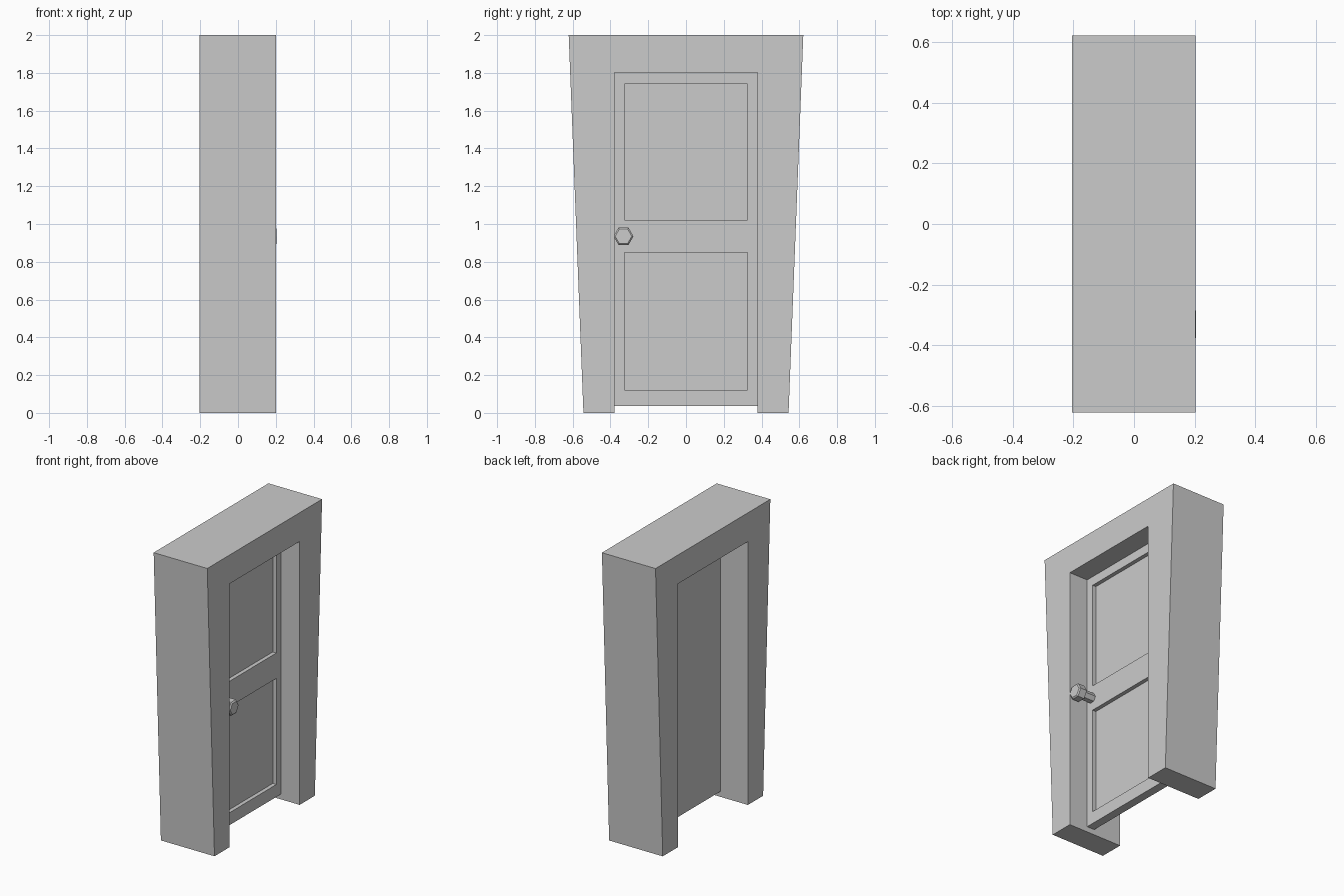
import bpy, bmesh, math
from mathutils import Vector

if "Cube" in bpy.data.objects:
    bpy.data.objects.remove(bpy.data.objects["Cube"])


def finish(name, bm):
    bmesh.ops.recalc_face_normals(bm, faces=bm.faces)
    mesh = bpy.data.meshes.new(name)
    bm.to_mesh(mesh)
    bm.free()
    obj = bpy.data.objects.new(name, mesh)
    bpy.context.collection.objects.link(obj)
    return obj


def prism(profile, x0, x1):
    """Extrude a closed (y, z) outline from x0 to x1."""
    bm = bmesh.new()
    face = bm.faces.new([bm.verts.new((x0, y, z)) for y, z in profile])
    ext = bmesh.ops.extrude_face_region(bm, geom=[face], use_keep_orig=True)
    verts = [g for g in ext["geom"] if isinstance(g, bmesh.types.BMVert)]
    bmesh.ops.translate(bm, verts=verts, vec=(x1 - x0, 0, 0))
    return bm


# Door frame: tapered arch-shaped outline, wider at the top
half = [(0.378, 1.803), (0.378, 0), (0.543, 0), (0.621, 2.0)]
outline = half + [(-y, z) for y, z in reversed(half)]
finish("door_frame", prism(outline, -0.204, 0.202))

# Door leaf: flat back, two recessed panels on the front
W, BOTTOM, TOP, BACK, FRONT = 0.378, 0.037, 1.803, 0.004, 0.062
PANEL_W, PANELS, RECESS = 0.326, [(0.122, 0.848), (1.022, 1.742)], 0.027
bm = prism([(-W, BOTTOM), (W, BOTTOM), (W, TOP), (-W, TOP)], BACK, FRONT)
cuts = [((0, y, 0), (0, 1, 0)) for y in (-PANEL_W, PANEL_W)]
cuts += [((0, 0, z), (0, 0, 1)) for pair in PANELS for z in pair]
for co, no in cuts:
    bmesh.ops.bisect_plane(bm, geom=bm.verts[:] + bm.edges[:] + bm.faces[:],
                           plane_co=co, plane_no=no)
bmesh.ops.recalc_face_normals(bm, faces=bm.faces)


def is_panel(face):
    c = face.calc_center_median()
    return (c.x > FRONT - 0.001 and abs(c.y) < PANEL_W
            and any(lo < c.z < hi for lo, hi in PANELS))


picked = [f for f in bm.faces if is_panel(f)]
sunk = bmesh.ops.extrude_discrete_faces(bm, faces=picked)["faces"]
bmesh.ops.translate(bm, verts=[v for f in sunk for v in f.verts], vec=(-RECESS, 0, 0))
bmesh.ops.dissolve_limit(bm, angle_limit=0.01, verts=bm.verts[:], edges=bm.edges[:])
finish("door_leaf", bm)

# Door knob: six-sided lathe of (x, radius) along the x axis
KNOB_PROFILE = [(0.062, 0.033), (0.142, 0.033), (0.148, 0.053),
                (0.197, 0.053), (0.2045, 0.044)]
centre = Vector((0, -0.331, 0.935))
bm = bmesh.new()
rings = []
for x, r in KNOB_PROFILE:
    angles = [math.radians(60 * i) for i in range(6)]
    rings.append([bm.verts.new(centre + Vector((x, r * math.cos(a), r * math.sin(a))))
                  for a in angles])
for a, b in zip(rings, rings[1:]):
    for i in range(6):
        j = (i + 1) % 6
        bm.faces.new((a[i], a[j], b[j], b[i]))
bm.faces.new(rings[0])
bm.faces.new(rings[-1])
finish("door_knob", bm)
